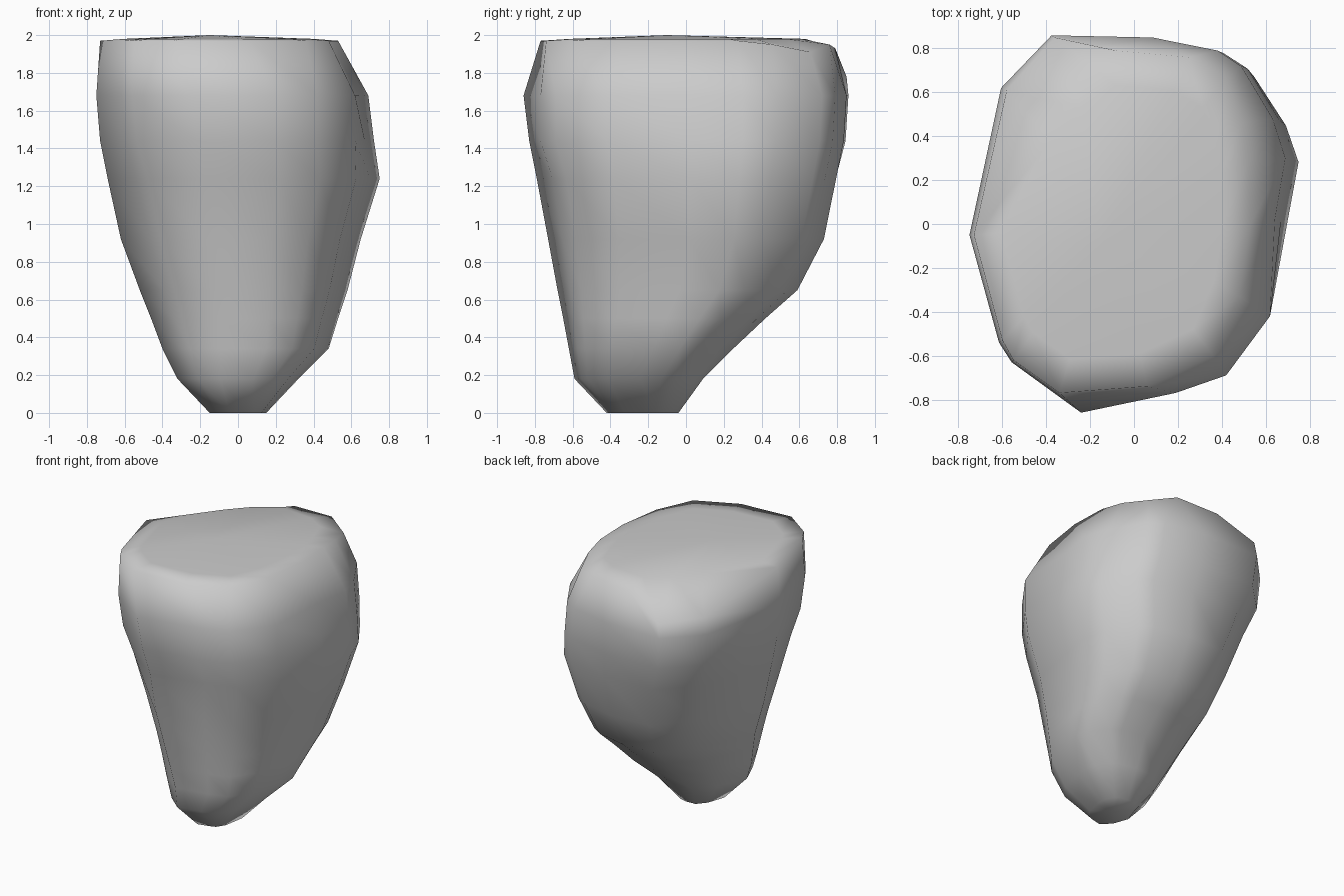
import bpy, bmesh

# Plan outline at the widest part, outline low down, and outline of the top rim
girth = [(-0.36, 0.86), (0.12, 0.85), (0.43, 0.79), (0.54, 0.72), (0.69, 0.48),
         (0.75, 0.30), (0.70, 0.02), (0.62, -0.42), (0.42, -0.69), (0.19, -0.77),
         (-0.22, -0.86), (-0.55, -0.63), (-0.61, -0.54), (-0.75, -0.05), (-0.60, 0.62)]
low_changes = {0: (-0.24, 0.84), 1: (0.12, 0.86), 11: (-0.50, -0.60),
               12: (-0.57, -0.51), 14: (-0.53, 0.53)}
low = [low_changes.get(i, p) for i, p in enumerate(girth)]
top = [(-0.36, 0.85), (-0.08, 0.79), (0.25, 0.76), (0.42, 0.66), (0.49, 0.46),
       (0.52, 0.28), (0.53, 0.0), (0.48, -0.33), (0.36, -0.60), (0.06, -0.74),
       (-0.34, -0.77), (-0.55, -0.62), (-0.60, -0.53), (-0.73, -0.05), (-0.58, 0.61)]
# The rim drops at the back left corner, making a sloping facet
rim_drop = {0: 1.78, 14: 1.80, 1: 1.93, 2: 1.95, 3: 1.91, 4: 1.95}

# Levels: z, x min, x max, y min, y max
levels = [(0.00, -0.15, 0.15, -0.42, -0.04),
          (0.18, -0.32, 0.32, -0.59, 0.09),
          (0.34, -0.40, 0.48, -0.62, 0.25),
          (0.50, -0.46, 0.53, -0.65, 0.42),
          (0.65, -0.52, 0.58, -0.68, 0.59),
          (0.92, -0.62, 0.65, -0.73, 0.73),
          (1.24, -0.69, 0.75, -0.79, 0.80),
          (1.44, -0.73, 0.72, -0.83, 0.845),
          (1.68, -0.75, 0.69, -0.86, 0.86)]


def fit(p, x0, x1, y0, y1):
    """Stretch a girth point into the given extents."""
    return (x0 + (p[0] + 0.75) / 1.5 * (x1 - x0),
            y0 + (p[1] + 0.86) / 1.72 * (y1 - y0))


bm = bmesh.new()
n = len(girth)
rings = []
for z, *ext in levels:
    w = min(1, max(0, (z - 0.95) / 0.5))      # blend low outline into girth
    outline = [(a[0] * (1 - w) + b[0] * w, a[1] * (1 - w) + b[1] * w)
               for a, b in zip(low, girth)]
    pts = [fit(p, *ext) for p in outline]
    if z > 1.4:                               # front right corner stays full
        pts[7:10] = girth[7:10]
    rings.append([bm.verts.new((x, y, z)) for x, y in pts])

# Rim and inner loop of the top
rings.append([bm.verts.new((x, y, rim_drop.get(i, 1.97))) for i, (x, y) in enumerate(top)])
inner = []
for i, (x, y) in enumerate(top):
    s = 0.62 if i in (0, 14) else 0.8
    inner.append(bm.verts.new((x * s - 0.02, y * s, 1.98)))
rings.append(inner)

# Sides
for a, b in zip(rings, rings[1:]):
    for i in range(n):
        j = (i + 1) % n
        bm.faces.new((a[i], a[j], b[j], b[i]))

# Slightly domed top and flat foot
for ring, tip in ((rings[-1], (-0.15, -0.1, 2.0)), (rings[0], (0, -0.23, 0.0))):
    c = bm.verts.new(tip)
    for i in range(n):
        bm.faces.new((ring[i], ring[(i + 1) % n], c))
bmesh.ops.recalc_face_normals(bm, faces=bm.faces)

mesh = bpy.data.meshes.new("rock")
bm.to_mesh(mesh)
bm.free()
mesh.shade_smooth()
rock = bpy.data.objects.new("rock", mesh)
bpy.context.collection.objects.link(rock)
